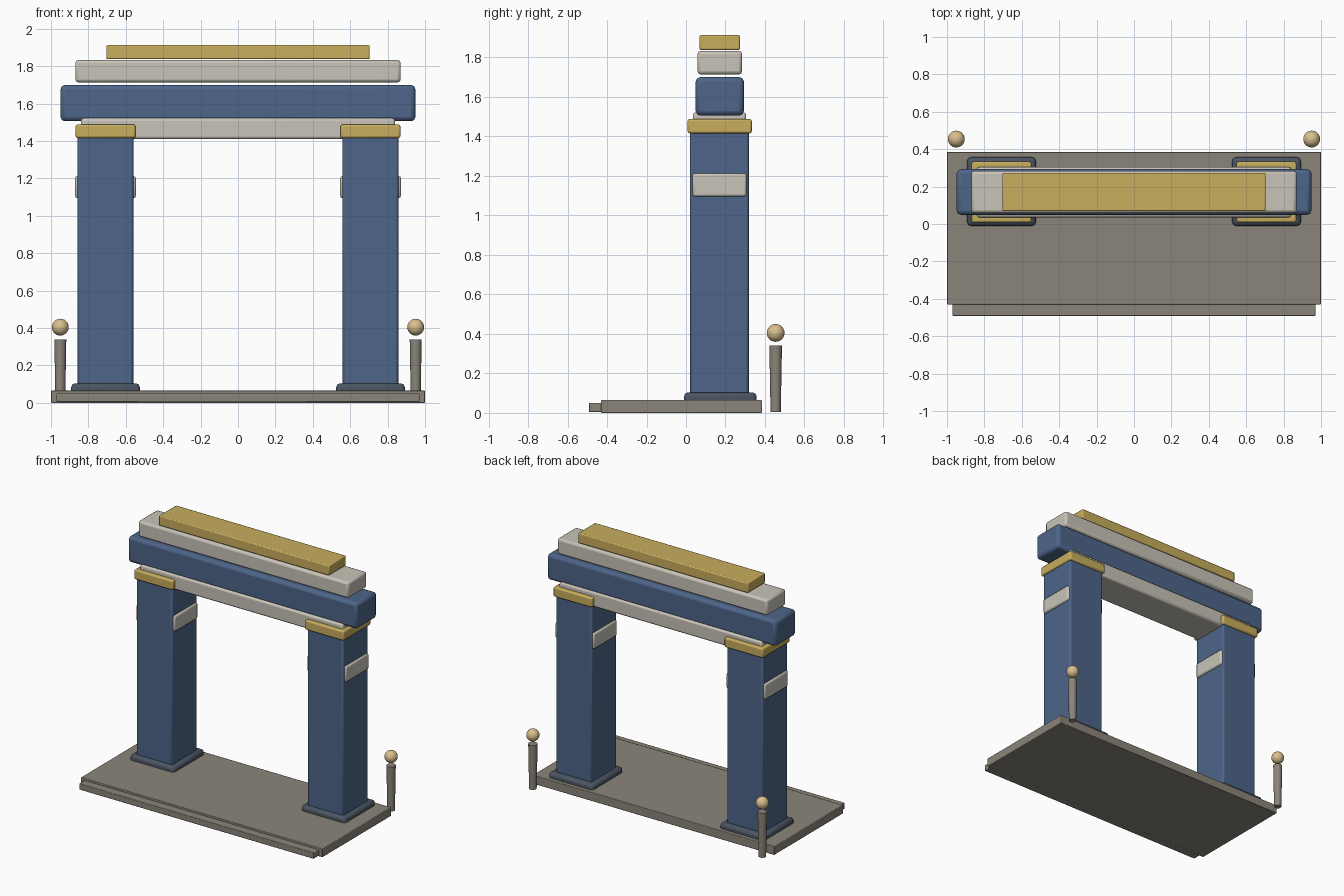
import bpy, math

if "Cube" in bpy.data.objects:
    bpy.data.objects.remove(bpy.data.objects["Cube"])


def material(name, rgb):
    m = bpy.data.materials.new(name)
    m.diffuse_color = (*rgb, 1)
    m.use_nodes = True
    m.node_tree.nodes["Principled BSDF"].inputs["Base Color"].default_value = m.diffuse_color
    return m


BLUE = material("blue", (0.075, 0.13, 0.25))
SLATE = material("slate", (0.07, 0.09, 0.125))
GOLD = material("gold", (0.58, 0.42, 0.11))
PALE = material("pale", (0.58, 0.55, 0.48))
STONE = material("stone", (0.26, 0.235, 0.195))
LAMP = material("lamp", (0.70, 0.52, 0.27))


def finish(name, mat):
    o = bpy.context.object
    o.name = name
    o.data.materials.append(mat)
    bpy.ops.object.shade_smooth_by_angle(angle=math.radians(35))
    return o


def box(name, x, y, z, mat, bevel=0.01):
    """Bevelled box from (min, max) ranges."""
    bpy.ops.mesh.primitive_cube_add(size=1, location=[sum(r) / 2 for r in (x, y, z)])
    o = bpy.context.object
    o.scale = [r[1] - r[0] for r in (x, y, z)]
    bpy.ops.object.transform_apply(location=False, rotation=False, scale=True)
    finish(name, mat)
    b = o.modifiers.new("bevel", "BEVEL")
    b.width = bevel
    b.segments = 2
    return o


# Ground platform and front step
box("platform", (-1, 1), (-0.43, 0.385), (0, 0.065), STONE, 0.004)
box("front_step", (-0.97, 0.97), (-0.492, -0.40), (0.004, 0.05), STONE, 0.004)

# Columns and lamp posts, one set per side
for side, s in (("left", -1), ("right", 1)):
    def span(a, b):
        return tuple(sorted((s * a, s * b)))

    box(side + "_plinth", span(0.525, 0.892), (-0.01, 0.357), (0.001, 0.104), SLATE, 0.02)
    box(side + "_column", span(0.56, 0.857), (0.02, 0.318), (0.06, 1.43), BLUE, 0.012)
    box(side + "_column_band", span(0.546, 0.871), (0.033, 0.307), (1.095, 1.213), PALE, 0.012)
    box(side + "_capital", span(0.548, 0.868), (0.008, 0.333), (1.416, 1.488), GOLD, 0.01)

    bpy.ops.mesh.primitive_cone_add(vertices=20, radius1=0.026, radius2=0.032, depth=0.335,
                                    location=(s * 0.95, 0.454, 0.1725))
    finish(side + "_lamp_post", STONE)
    bpy.ops.mesh.primitive_uv_sphere_add(segments=24, ring_count=14, radius=0.045,
                                         location=(s * 0.95, 0.454, 0.405))
    finish(side + "_lamp_globe", LAMP)

# Stacked beams across the top
box("soffit_beam", (-0.84, 0.84), (0.035, 0.305), (1.41, 1.522), PALE, 0.014)
box("main_beam", (-0.948, 0.948), (0.049, 0.293), (1.506, 1.70), BLUE, 0.022)
box("upper_beam", (-0.87, 0.87), (0.058, 0.284), (1.714, 1.833), PALE, 0.016)
box("top_cap", (-0.704, 0.704), (0.069, 0.273), (1.838, 1.913), GOLD, 0.007)
